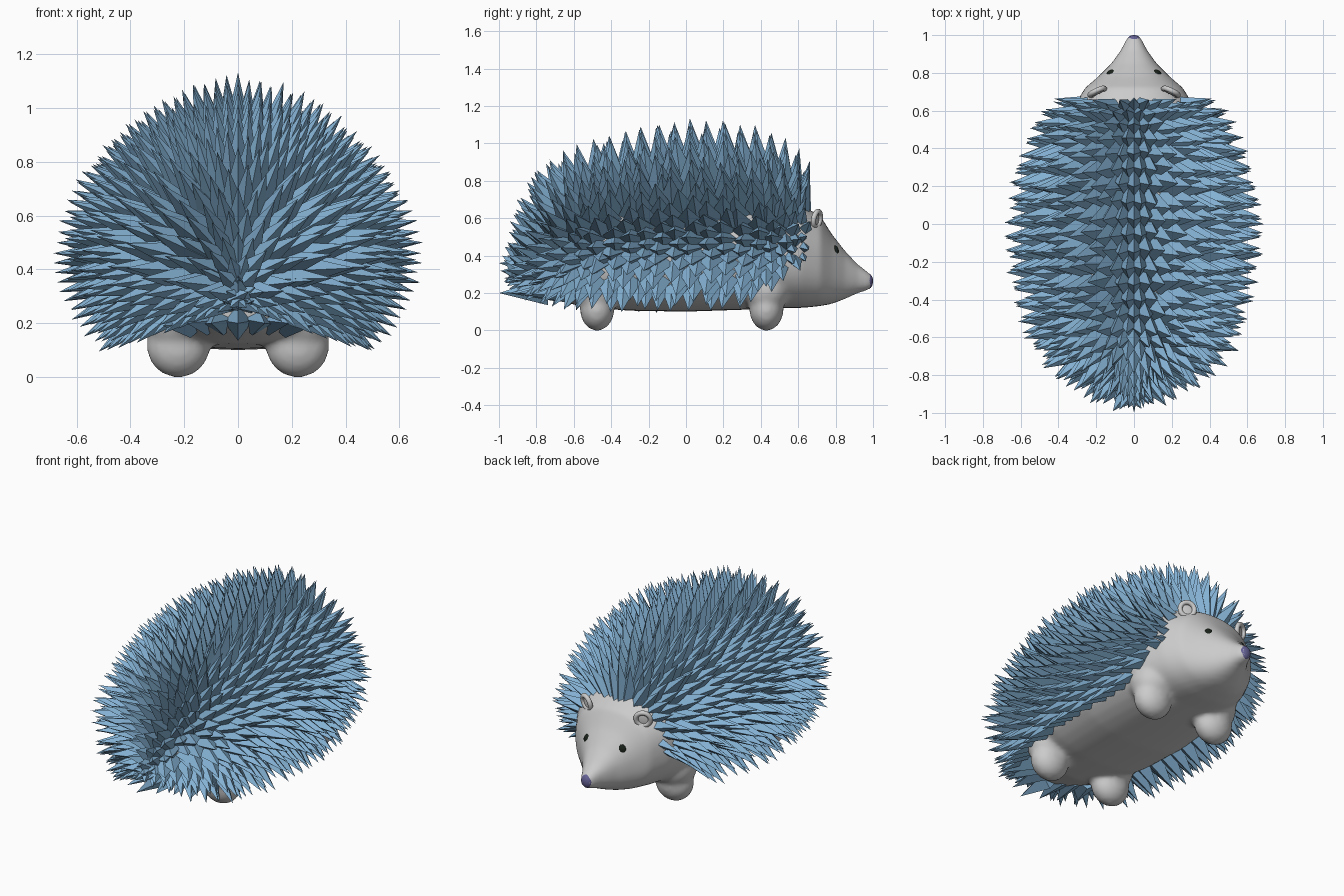
import bpy, math, random
from mathutils import Vector

if "Cube" in bpy.data.objects:
    bpy.data.objects.remove(bpy.data.objects["Cube"])

random.seed(4)

def material(name, rgb):
    m = bpy.data.materials.new(name)
    m.diffuse_color = (*rgb, 1)
    m.use_nodes = True
    m.node_tree.nodes["Principled BSDF"].inputs["Base Color"].default_value = m.diffuse_color
    return m

def add_mesh(name, verts, faces, mat=None, smooth=True):
    me = bpy.data.meshes.new(name)
    me.from_pydata([tuple(v) for v in verts], [], faces)
    me.update()
    ob = bpy.data.objects.new(name, me)
    bpy.context.collection.objects.link(ob)
    if mat:
        me.materials.append(mat)
    me.polygons.foreach_set("use_smooth", [smooth] * len(me.polygons))
    return ob

def ball(name, loc, scale, mat=None, rot=(0, 0, 0)):
    bpy.ops.mesh.primitive_uv_sphere_add(segments=28, ring_count=16, location=loc, rotation=rot)
    ob = bpy.context.object
    ob.name = name
    ob.scale = scale
    bpy.ops.object.shade_smooth()
    if mat:
        ob.data.materials.append(mat)
    return ob

def mix(a, b, t):
    return [p + (q - p) * t for p, q in zip(a, b)]

blue = material("quill_blue", (0.23, 0.44, 0.65))
black = material("eye_black", (0.01, 0.015, 0.01))
violet = material("nose_violet", (0.13, 0.12, 0.3))

# Body and tapering head: one loft of (y, half width, bottom, top)
sections = [(-.78, .06, .2, .3), (-.72, .2, .17, .44), (-.55, .35, .125, .68),
            (-.3, .42, .105, .79), (0, .44, .1, .83), (.3, .41, .11, .81),
            (.5, .36, .12, .73), (.62, .32, .12, .67), (.72, .26, .13, .61),
            (.78, .19, .142, .515), (.85, .12, .168, .425), (.92, .07, .2, .352),
            (.98, .04, .217, .307), (1.0, .024, .235, .29)]
N = 36
verts, faces = [], []
for y, w, lo, hi in sections:
    for i in range(N):
        a = 2 * math.pi * i / N
        c, s = math.cos(a), math.sin(a)
        e = .85 if s < 0 or y > .6 else 1
        cx = math.copysign(abs(c) ** e, c)
        sz = math.copysign(abs(s) ** e, s)
        mid = lo + (hi - lo) * (.42 if y < .6 else .5)
        verts.append((w * cx, y, mid + (hi - mid if s > 0 else mid - lo) * sz))
for r in range(len(sections) - 1):
    for i in range(N):
        j = (i + 1) % N
        faces.append((r * N + i, r * N + j, (r + 1) * N + j, (r + 1) * N + i)[::-1])
faces.append(tuple(range(N)))
faces.append(tuple(range(len(verts) - 1, len(verts) - N - 1, -1)))
body = add_mesh("body_with_legs", verts, faces)

# Legs: stubby feet and wider hips, fused into the body
parts = [body]
for s in (1, -1):
    for y in (.43, -.475):
        parts.append(ball("foot", (s * .222, y, .115), (.118, .092, .117)))
        parts.append(ball("hip", (s * .225, y, .22), (.13, .125, .13)))
bpy.ops.object.select_all(action="DESELECT")
for p in parts:
    p.select_set(True)
bpy.context.view_layer.objects.active = body
bpy.ops.object.join()
rem = body.modifiers.new("fuse", "REMESH")
rem.mode, rem.voxel_size, rem.use_smooth_shade = "VOXEL", .014, True
smo = body.modifiers.new("blend", "SMOOTH")
smo.factor, smo.iterations = .5, 10

# Quill coat: tip envelope as (y, half width, top, centre height)
coat = [(-.98, .05, .38, .28), (-.92, .26, .68, .33), (-.82, .42, .86, .38),
        (-.65, .56, .97, .42), (-.45, .63, 1.05, .45), (-.2, .68, 1.1, .47),
        (0, .69, 1.13, .47), (.25, .65, 1.12, .47), (.45, .59, 1.07, .47),
        (.6, .51, .99, .47), (.7, .4, .87, .47)]

def stations(step):
    out, carry = [], 0.0
    for a, b in zip(coat, coat[1:]):
        d = math.hypot(b[0] - a[0], b[2] - a[2])
        while carry < d:
            out.append(mix(a, b, carry / d))
            carry += step
        carry -= d
    return out

verts, faces = [], []

def quill(tip, direction, length, half, stretch=1.35):
    d = direction.normalized()
    side = d.cross(Vector((0, 1, 0.01))).normalized()
    up = side.cross(d)
    base = tip - d * length
    n = len(verts)
    verts.extend([base + side * half, base + up * half * stretch,
                  base - side * half, base - up * half * stretch, tip])
    for i in range(4):
        faces.append((n + i, n + (i + 1) % 4, n + 4))
    faces.append((n + 3, n + 2, n + 1, n))

for row, (y, w, top, zc) in enumerate(stations(.088)):
    front = min(1, max(0, (y - .35) / .35))
    limit = math.radians(131 - 27 * front)
    count = max(2, round(limit * (w + top - zc) / 2 / .084))
    rear = max(0, (-y - .4) / .58)
    for k in range(count + 1):
        a = limit * min(1, (k + (.5 if row % 2 else 0)) / count)
        off_mid = min(1, a * 3)
        for sgn in ((1, -1) if a > .001 else (1,)):
            h = top - zc if math.cos(a) > 0 else .55 * w / .66
            # slightly pointed dome over the spine
            pinch = 1 - (.06 * math.sin(2 * a) if a < math.pi / 2 else 0)
            x, z = math.sin(a) * w * pinch, math.cos(a) * h * pinch
            ydir = .3 * front - .08 - 1.3 * rear ** 2 + random.uniform(-.06, .06) * off_mid
            d = Vector((sgn * x / w, ydir, .95 * math.cos(a))).normalized()
            dy = random.uniform(-.028, .028 * (1 - front)) * off_mid
            tip = Vector((sgn * x, max(y + dy, -.985), zc + z)) + d * random.uniform(-.02, .01)
            quill(tip, d, min(.27, .1 + w * .45), .06 if w > .3 else .048, 1.35 - .4 * front)
add_mesh("quills", verts, faces, blue, smooth=False)

# Tail-end quills pointing straight back
verts, faces = [], []
for x, z in [(0, .2), (.1, .2), (-.1, .2), (.05, .28), (-.05, .28), (0, .36), (.19, .2), (-.19, .2),
             (.28, .19), (-.28, .19)]:
    quill(Vector((x, -1.0 + abs(x) * .5, z)), Vector((x * 1.5, -1, (z - .25) * .7)), .26, .055)
add_mesh("tail_quills", verts, faces, blue, smooth=False)

# Paired ears and eyes
for s, side in ((1, "right"), (-1, "left")):
    turn = s * math.radians(-25)
    bpy.ops.mesh.primitive_torus_add(major_radius=.042, minor_radius=.014, major_segments=24,
                                     minor_segments=10, location=(s * .195, .7, .595),
                                     rotation=(math.radians(80), 0, turn))
    bpy.context.object.name = f"{side}_ear_rim"
    bpy.ops.object.shade_smooth()
    ball(f"{side}_ear", (s * .195, .693, .595), (.04, .008, .04), rot=(0, 0, turn))
    ball(f"{side}_eye", (s * .114, .792, .42), (.032, .026, .036), black)

# Nose
ball("nose", (0, .973, .263), (.037, .027, .042), violet)
